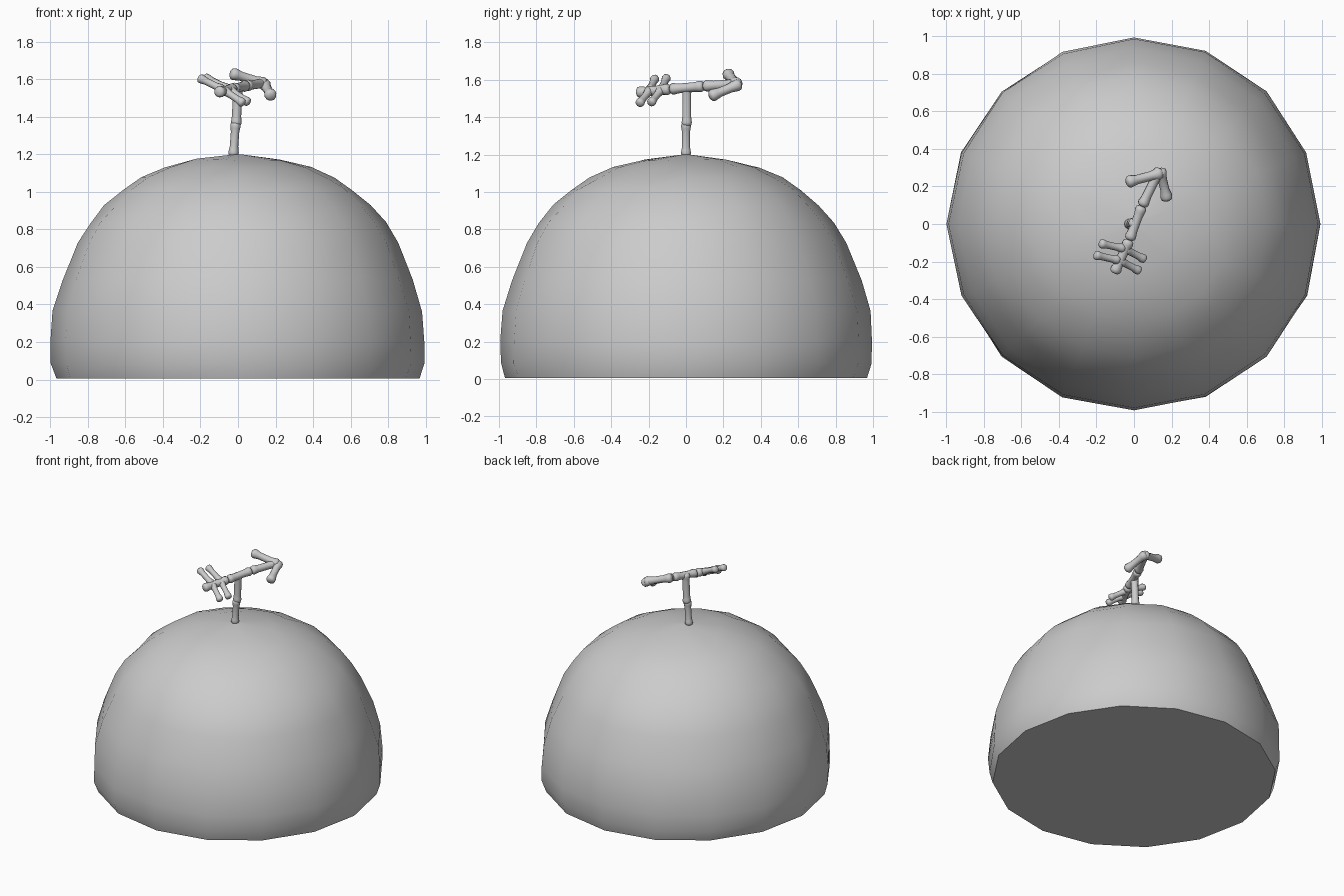
import bpy, bmesh, math, random
from mathutils import Vector

if "Cube" in bpy.data.objects:
    bpy.data.objects.remove(bpy.data.objects["Cube"])

random.seed(11)


def lathe(name, profile, sides, jitter=0.0):
    """Revolve (radius, z) pairs around z; both ends are capped."""
    bm = bmesh.new()
    rings = []
    for i, (r, z) in enumerate(profile):
        j = jitter if 0 < i < len(profile) - 1 else 0
        ring = []
        for k in range(sides):
            a = 2 * math.pi * k / sides
            rr = min(r * (1 + random.uniform(-j, j)), 1.0)
            ring.append(bm.verts.new((rr * math.cos(a), rr * math.sin(a),
                                      z + random.uniform(-j, j))))
        rings.append(ring)
    for lo, hi in zip(rings, rings[1:]):
        for k in range(sides):
            n = (k + 1) % sides
            bm.faces.new((lo[k], lo[n], hi[n], hi[k]))
    bm.faces.new(rings[0][::-1])
    bm.faces.new(rings[-1])
    me = bpy.data.meshes.new(name)
    bm.to_mesh(me)
    bm.free()
    ob = bpy.data.objects.new(name, me)
    bpy.context.collection.objects.link(ob)
    bpy.ops.object.select_all(action='DESELECT')
    ob.select_set(True)
    bpy.context.view_layer.objects.active = ob
    bpy.ops.object.shade_smooth_by_angle(angle=math.radians(60))
    return ob


def bone(name, a, b, r, waist=0.72):
    """Slim shaft with a rounded knuckle at each end."""
    a, b = Vector(a), Vector(b)
    d = b - a
    L = d.length
    half = [(0.5, 0), (0.9, 0.25 * r), (1.0, 0.7 * r), (0.9, 1.2 * r), (waist, 1.9 * r)]
    prof = [(q * r, z) for q, z in half] + [(q * r, L - z) for q, z in reversed(half)]
    ob = lathe(name, prof, 10)
    ob.location = a
    ob.rotation_mode = 'QUATERNION'
    ob.rotation_quaternion = Vector((0, 0, 1)).rotation_difference(d)
    return ob


# Sixteen-sided rough dome with a tucked-in flat base
dome = [(0.968, 0.006), (0.994, 0.085), (0.998, 0.2), (0.986, 0.36), (0.935, 0.53),
        (0.855, 0.725), (0.79, 0.835), (0.71, 0.93), (0.61, 1.015), (0.515, 1.075),
        (0.39, 1.13), (0.24, 1.172), (0.02, 1.2)]
lathe("dome", dome, 16, 0.006)

# Two stacked bones form the post
bone("post_lower", (-0.025, 0.0, 1.19), (-0.012, 0.0, 1.372), 0.028, 0.8)
bone("post_upper", (-0.010, 0.004, 1.352), (0.0, 0.004, 1.575), 0.029, 0.85)

# Arrow shaft, tail to tip
shaft = [(-0.105, -0.262, 1.532), (-0.025, -0.085, 1.55),
         (0.042, 0.095, 1.566), (0.14, 0.295, 1.58)]
for i, (a, b) in enumerate(zip(shaft, shaft[1:])):
    bone(f"arrow_shaft_{i + 1}", a, b, 0.031, 0.82)

# Arrow head barbs
bone("arrow_barb_left", (0.15, 0.272, 1.575), (-0.04, 0.222, 1.634), 0.033, 0.76)
bone("arrow_barb_right", (0.138, 0.293, 1.58), (0.178, 0.126, 1.51), 0.033, 0.76)

# Paired tail feathers
for i, (dx, dy, dz) in enumerate([(0, 0, 0), (-0.028, -0.062, -0.004)]):
    root = (-0.05 + dx, -0.132 + dy, 1.548 + dz)
    bone(f"feather_left_{i + 1}", root, (-0.183 + dx, -0.103 + dy, 1.614 + dz), 0.025, 0.78)
    bone(f"feather_right_{i + 1}", root, (0.06 + dx, -0.19 + dy, 1.474 + dz), 0.025, 0.78)
